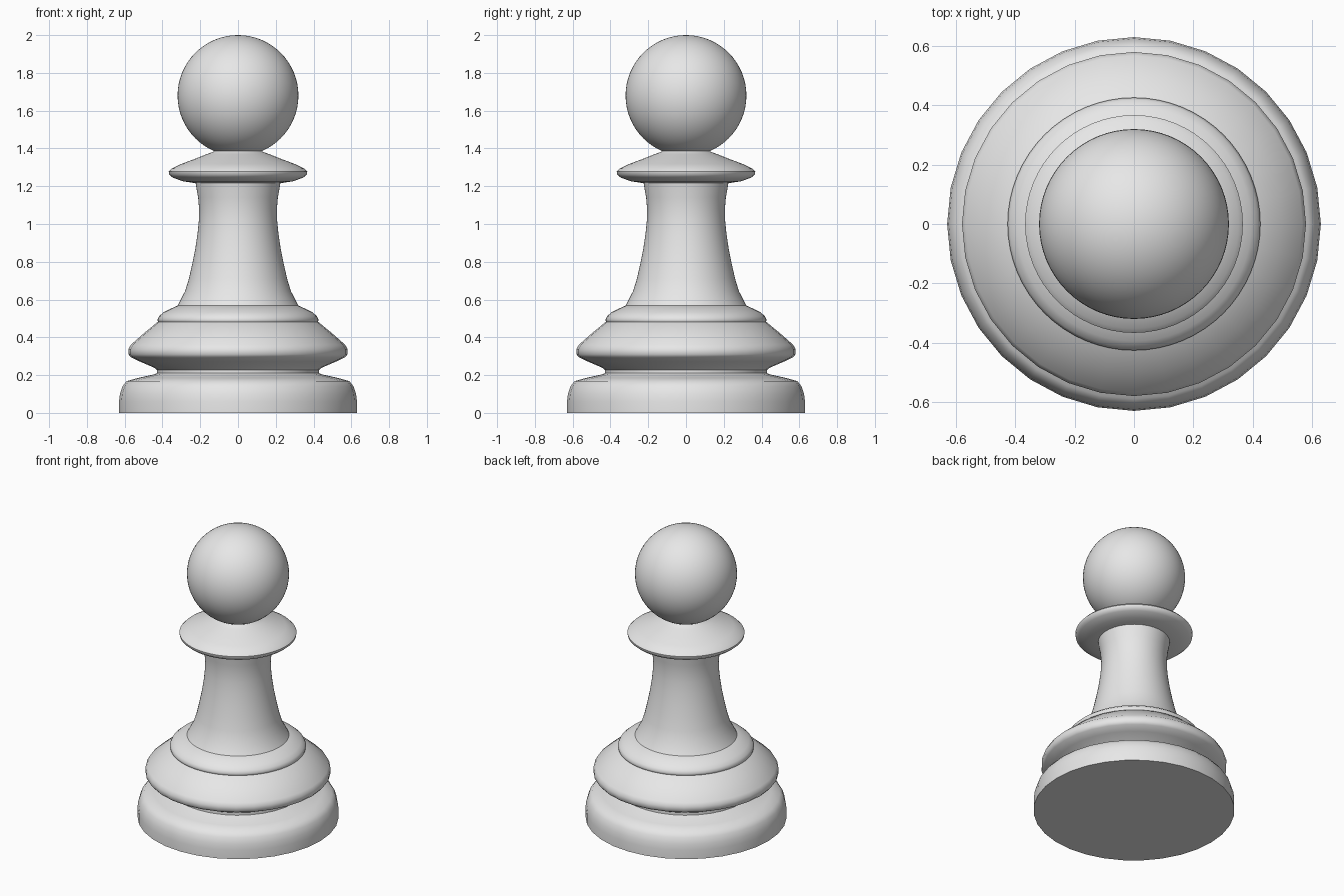
import bpy, math

if "Cube" in bpy.data.objects:
    bpy.data.objects.remove(bpy.data.objects["Cube"])

mat = bpy.data.materials.new("plain_grey")
mat.diffuse_color = (0.8, 0.8, 0.8, 1)
mat.use_nodes = True
mat.node_tree.nodes["Principled BSDF"].inputs["Base Color"].default_value = mat.diffuse_color


def finish(ob, angle):
    ob.data.materials.append(mat)
    bpy.ops.object.select_all(action='DESELECT')
    ob.select_set(True)
    bpy.context.view_layer.objects.active = ob
    bpy.ops.object.shade_smooth_by_angle(angle=math.radians(angle))


def lathe(name, profile, n, angle=50):
    """Revolve (radius, z) points, listed bottom to top, with capped ends."""
    verts, faces = [], []
    for r, z in profile:
        for i in range(n):
            a = 2 * math.pi * i / n
            verts.append((r * math.cos(a), r * math.sin(a), z))
    for k in range(len(profile) - 1):
        for i in range(n):
            j = (i + 1) % n
            faces.append((k * n + i, k * n + j, (k + 1) * n + j, (k + 1) * n + i))
    faces.append(tuple(reversed(range(n))))
    top = (len(profile) - 1) * n
    faces.append(tuple(range(top, top + n)))
    me = bpy.data.meshes.new(name)
    me.from_pydata(verts, [], faces)
    me.update()
    ob = bpy.data.objects.new(name, me)
    bpy.context.collection.objects.link(ob)
    finish(ob, angle)


# Foot disc, groove and flared ring
lathe("base", [(.63, 0), (.63, .06), (.625, .10), (.612, .14), (.59, .168),
               (.53, .185), (.44, .205), (.43, .21), (.43, .228), (.445, .24),
               (.52, .272), (.568, .295), (.58, .31), (.58, .337), (.568, .36),
               (.50, .42), (.425, .482), (.40, .49)], 32)

# Rounded shoulder on top of the base
lathe("shoulder", [(.41, .47), (.424, .482), (.426, .495), (.418, .512),
                   (.395, .532), (.36, .55), (.32, .568), (.30, .57)], 64)

# Tapered stem
lathe("stem", [(.325, .56), (.318, .57), (.28, .645), (.26, .71), (.242, .79),
               (.226, .87), (.214, .95), (.207, 1.02), (.206, 1.08),
               (.211, 1.14), (.222, 1.2), (.226, 1.23)], 64)

# Collar under the head
lathe("collar", [(.20, 1.215), (.225, 1.216), (.29, 1.226), (.345, 1.245),
                 (.365, 1.262), (.367, 1.277), (.352, 1.293), (.30, 1.318),
                 (.22, 1.348), (.165, 1.37), (.125, 1.385), (.11, 1.40)], 64)

# Ball head
bpy.ops.mesh.primitive_uv_sphere_add(segments=64, ring_count=32, radius=.32,
                                     location=(0, 0, 1.68))
head = bpy.context.object
head.name = "head"
finish(head, 60)
